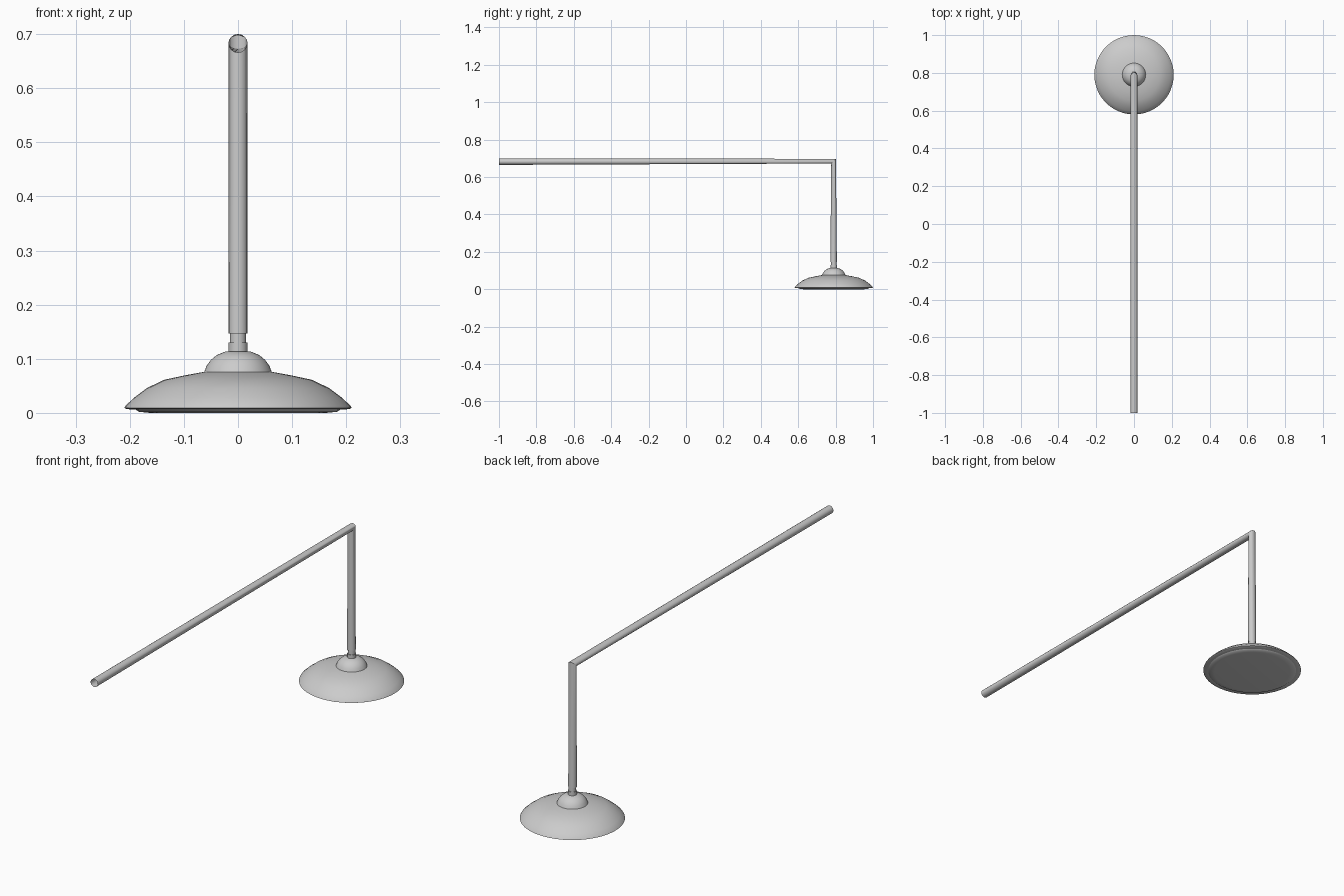
import bpy, bmesh, math

if "Cube" in bpy.data.objects:
    bpy.data.objects.remove(bpy.data.objects["Cube"])

HEAD_Y = 0.79


def lathe(name, profile, sides=48, angle=30):
    """Revolve a (radius, z) profile around the vertical lamp axis."""
    bm = bmesh.new()
    verts = [bm.verts.new((r, 0, z)) for r, z in profile]
    edges = [bm.edges.new(pair) for pair in zip(verts, verts[1:])]
    bmesh.ops.spin(bm, geom=verts + edges, cent=(0, 0, 0), axis=(0, 0, 1),
                   angle=math.tau, steps=sides, use_duplicate=False)
    bmesh.ops.remove_doubles(bm, verts=bm.verts, dist=1e-5)
    bmesh.ops.recalc_face_normals(bm, faces=bm.faces)
    mesh = bpy.data.meshes.new(name)
    bm.to_mesh(mesh)
    bm.free()
    obj = bpy.data.objects.new(name, mesh)
    obj.location.y = HEAD_Y
    bpy.context.collection.objects.link(obj)
    smooth(obj, angle)
    return obj


def smooth(obj, angle):
    bpy.ops.object.select_all(action='DESELECT')
    obj.select_set(True)
    bpy.context.view_layer.objects.active = obj
    bpy.ops.object.shade_smooth_by_angle(angle=math.radians(angle))


# Shade: shallow dish with a thin rim and flat underside
lathe("shade", [(0.0, 0.077), (0.062, 0.076), (0.10, 0.069), (0.137, 0.061),
                (0.168, 0.046), (0.192, 0.028), (0.208, 0.013), (0.21, 0.009),
                (0.206, 0.007), (0.189, 0.006), (0.183, 0.002),
                (0.163, 0.0), (0.0, 0.0)])

# Domed cap on top of the shade
lathe("shade_cap", [(0.063, 0.074), (0.058, 0.087), (0.050, 0.098),
                    (0.039, 0.107), (0.024, 0.113), (0.0, 0.116)])

# Stepped neck joining cap and pipe
lathe("neck", [(0.0, 0.112), (0.0175, 0.112), (0.0175, 0.130), (0.015, 0.130),
               (0.015, 0.150), (0.0, 0.150)], sides=24)

# Bent pipe: long level arm, then a mitred drop to the neck, open at the ends
curve = bpy.data.curves.new("pipe_path", 'CURVE')
curve.dimensions = '3D'
curve.bevel_depth = 0.0175
curve.bevel_resolution = 6
spline = curve.splines.new('POLY')
path = [(-1.0, 0.6825), (HEAD_Y - 0.001, 0.685), (HEAD_Y - 0.001, 0.147)]
spline.points.add(len(path) - 1)
for point, (y, z) in zip(spline.points, path):
    point.co = (0, y, z, 1)
pipe = bpy.data.objects.new("pipe", curve)
bpy.context.collection.objects.link(pipe)
bpy.ops.object.select_all(action='DESELECT')
pipe.select_set(True)
bpy.context.view_layer.objects.active = pipe
bpy.ops.object.convert(target='MESH')
smooth(bpy.context.view_layer.objects.active, 40)
